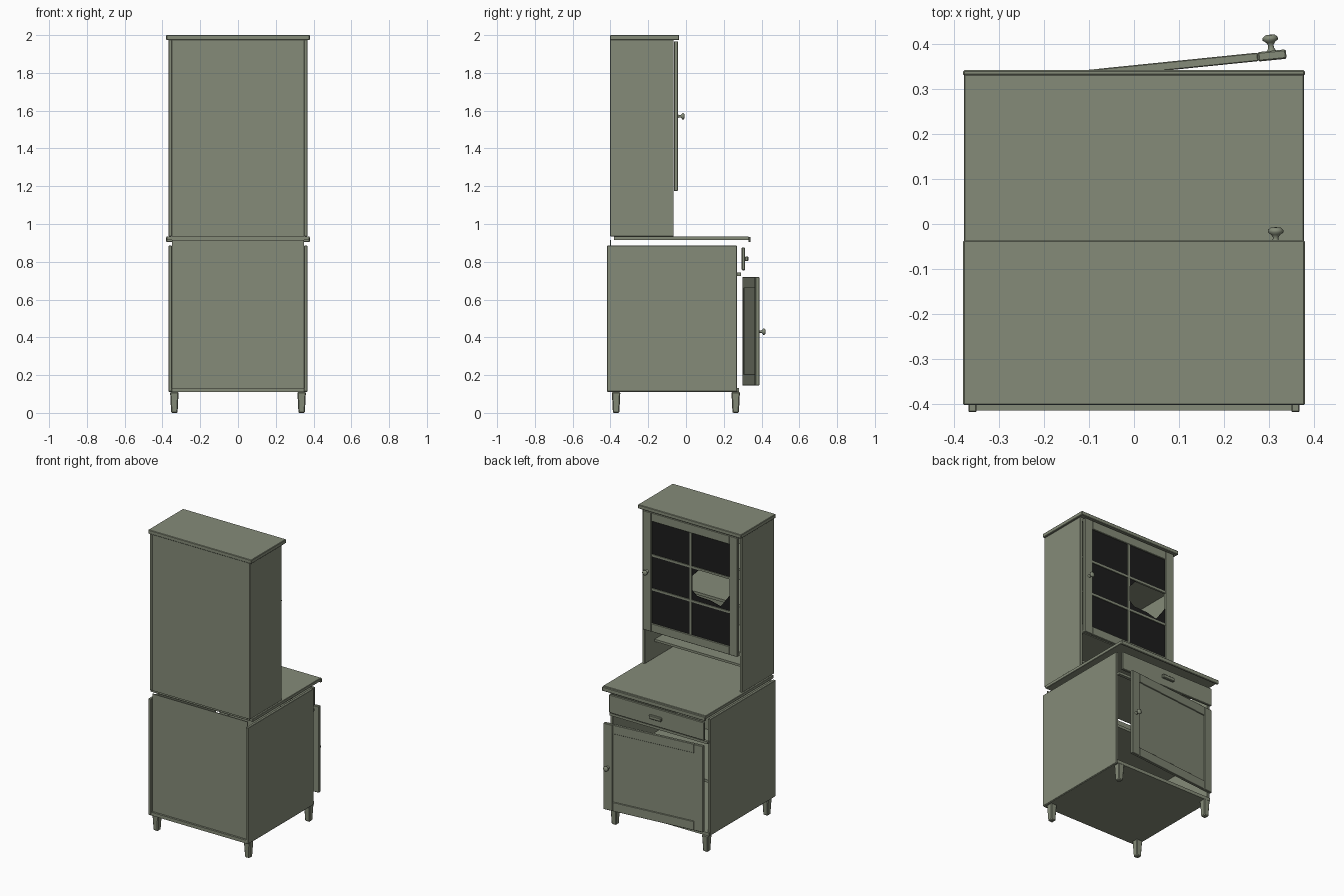
import bpy, bmesh, math
from mathutils import Matrix, Vector

if "Cube" in bpy.data.objects:
    bpy.data.objects.remove(bpy.data.objects["Cube"])


def material(name, rgb):
    m = bpy.data.materials.new(name)
    m.diffuse_color = (*rgb, 1)
    m.use_nodes = True
    m.node_tree.nodes["Principled BSDF"].inputs["Base Color"].default_value = m.diffuse_color
    return m


PAINT = material("sage_grey_paint", (0.235, 0.26, 0.19))
GLASS = material("dark_glass", (0.012, 0.012, 0.012))


def finish(name, bm, mat=PAINT, bevel=0.0, matrix=None):
    bmesh.ops.recalc_face_normals(bm, faces=bm.faces[:])
    me = bpy.data.meshes.new(name)
    bm.to_mesh(me)
    bm.free()
    me.materials.append(mat)
    ob = bpy.data.objects.new(name, me)
    bpy.context.collection.objects.link(ob)
    if matrix:
        ob.matrix_world = matrix
    if bevel:
        b = ob.modifiers.new("soft_edges", 'BEVEL')
        b.width = bevel
        b.segments = 1
    return ob


def boxes(name, items, mat=PAINT, bevel=0.0, matrix=None):
    """One object made of boxes (x0, x1, y0, y1, z0, z1)."""
    bm = bmesh.new()
    for x0, x1, y0, y1, z0, z1 in items:
        m = Matrix.Translation(((x0 + x1) / 2, (y0 + y1) / 2, (z0 + z1) / 2)) \
            @ Matrix.Diagonal((x1 - x0, y1 - y0, z1 - z0, 1))
        bmesh.ops.create_cube(bm, size=1, matrix=m)
    return finish(name, bm, mat, bevel, matrix)


def knob(name, matrix):
    """Turned knob pointing along +y."""
    profile = [(0.011, 0), (0.007, 0.006), (0.006, 0.014), (0.010, 0.020),
               (0.017, 0.025), (0.017, 0.031), (0.011, 0.036), (0, 0.037)]
    bm = bmesh.new()
    vs = [bm.verts.new((r, y, 0)) for r, y in profile]
    es = [bm.edges.new(p) for p in zip(vs, vs[1:])]
    bmesh.ops.spin(bm, geom=vs + es, cent=(0, 0, 0), axis=(0, 1, 0),
                   angle=math.tau, steps=16)
    bmesh.ops.remove_doubles(bm, verts=bm.verts[:], dist=1e-5)
    ob = finish(name, bm, PAINT, 0, matrix)
    for p in ob.data.polygons:
        p.use_smooth = True


# tapered legs with chamfered corners
for lx in (-0.337, 0.337):
    for ly in (-0.37, 0.263):
        bm = bmesh.new()
        bmesh.ops.create_cube(bm, size=1)
        for v in bm.verts:
            w = 0.045 if v.co.z > 0 else 0.034
            v.co = Vector((lx + v.co.x * w, ly + v.co.y * w, 0.0555 + v.co.z * 0.111))
        name = ("left" if lx < 0 else "right") + ("_front_leg" if ly < 0 else "_rear_leg")
        finish(name, bm, PAINT, 0.005)

# lower cupboard
for s, side in ((-1, "left"), (1, "right")):
    a, b = sorted((s * 0.35, s * 0.368))
    boxes("lower_side_" + side, [(a, b, -0.418, 0.27, 0.113, 0.885)], bevel=0.002)
    boxes("upper_side_" + side, [(a, b, -0.402, -0.065, 0.935, 1.975)], bevel=0.002)
boxes("lower_floor", [(-0.365, 0.365, -0.415, 0.28, 0.11, 0.132)])
boxes("lower_back_panel", [(-0.35, 0.35, -0.402, -0.396, 0.13, 0.915)])
boxes("lower_shelf", [(-0.35, 0.35, -0.39, 0.2, 0.42, 0.438)])
boxes("drawer_rail", [(-0.36, 0.36, 0.27, 0.29, 0.726, 0.742)])

# worktop with a front lip
boxes("worktop", [(-0.378, 0.378, -0.382, 0.332, 0.914, 0.935)], bevel=0.002)
boxes("worktop_lip", [(-0.38, 0.38, 0.33, 0.342, 0.904, 0.932)], bevel=0.003)

# drawer front and pull
boxes("drawer_front", [(-0.35, 0.35, 0.295, 0.312, 0.755, 0.876)], bevel=0.003)
boxes("drawer_pull", [(-0.045, 0.045, 0.312, 0.330, 0.803, 0.828)], bevel=0.004)

# lower door, slightly ajar: stiles, rails and a recessed panel
ajar = Matrix.Translation((-0.345, 0.298, 0)) @ Matrix.Rotation(math.radians(5.8), 4, 'Z')
L, z0, z1 = 0.688, 0.145, 0.72
boxes("lower_door_stiles", [(0, 0.063, 0, 0.021, z0, z1),
                            (L - 0.063, L, 0, 0.021, z0, z1)], bevel=0.003, matrix=ajar)
boxes("lower_door_rails", [(0.063, L - 0.063, 0.001, 0.02, z0, z0 + 0.06),
                           (0.063, L - 0.063, 0.001, 0.02, z1 - 0.06, z1)],
      bevel=0.002, matrix=ajar)
boxes("lower_door_panel", [(0.06, L - 0.06, 0.006, 0.014, z0 + 0.058, z1 - 0.058)], matrix=ajar)
knob("lower_door_knob", ajar @ Matrix.Translation((L - 0.032, 0.02, 0.43)))

# upper cabinet
boxes("upper_back_panel", [(-0.35, 0.35, -0.4, -0.394, 0.935, 1.975)])
boxes("upper_floor", [(-0.35, 0.35, -0.394, -0.068, 1.175, 1.193)])
boxes("upper_ceiling", [(-0.35, 0.35, -0.394, -0.068, 1.955, 1.975)])
boxes("upper_shelves", [(-0.35, 0.35, -0.394, -0.10, z, z + 0.018) for z in (1.48, 1.72)])
boxes("open_niche_shelf", [(-0.35, 0.35, -0.394, -0.17, 1.045, 1.06)])
boxes("cornice", [(-0.38, 0.38, -0.403, -0.036, 1.974, 2.0)], bevel=0.003)

# upper glazed door
boxes("upper_door_frame", [(-0.348, -0.288, -0.064, -0.043, 1.175, 1.967),
                           (0.288, 0.348, -0.064, -0.043, 1.175, 1.967),
                           (-0.288, 0.288, -0.063, -0.044, 1.175, 1.23),
                           (-0.288, 0.288, -0.063, -0.044, 1.91, 1.967)], bevel=0.002)
boxes("glazing_bars", [(-0.007, 0.007, -0.060, -0.046, 1.23, 1.91)]
      + [(-0.288, 0.288, -0.0595, -0.0465, z - 0.007, z + 0.007) for z in (1.457, 1.683)])
knob("upper_door_knob", Matrix.Translation((0.315, -0.044, 1.57)))

# dark panes; the middle one on the left side is broken to shards
rows = [(1.23, 1.457), (1.457, 1.683), (1.683, 1.91)]
panes = [(a, b, -0.055, -0.052, c, d) for a, b in ((-0.288, 0), (0, 0.288))
         for c, d in rows if not (a < 0 and c == 1.457)]
boxes("glass_panes", panes, GLASS)
bm = bmesh.new()
shards = [[(0, 0), (1, 0), (1, 0.5), (0.76, 0.08), (0.5, 0.16), (0.15, 0.18), (0, 0.34)],
          [(0, 1), (0, 0.68), (0.22, 1)]]
for poly in shards:
    f = bm.faces.new([bm.verts.new((-0.288 * s, -0.055, 1.457 + 0.226 * t)) for s, t in poly])
    g = bmesh.ops.extrude_face_region(bm, geom=[f])
    for v in g["geom"]:
        if isinstance(v, bmesh.types.BMVert):
            v.co.y += 0.003
finish("broken_pane", bm, GLASS)
